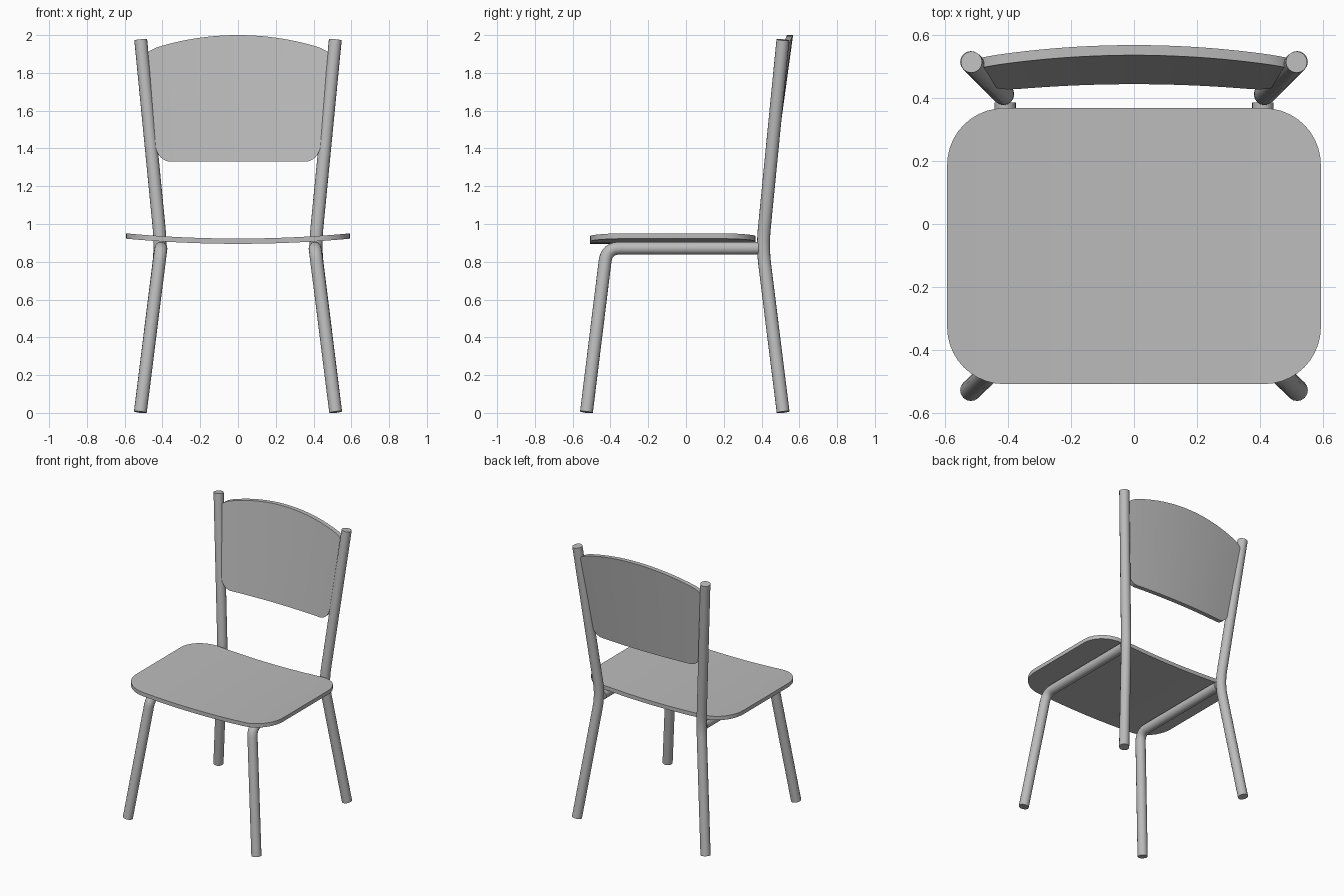
import bpy, bmesh, math
from mathutils import Vector

cube = bpy.data.objects.get("Cube")
if cube:
    bpy.data.objects.remove(cube, do_unlink=True)

grey = bpy.data.materials.new("plain grey")
grey.use_nodes = True
color = (0.5, 0.5, 0.5, 1)
grey.diffuse_color = color
grey.node_tree.nodes["Principled BSDF"].inputs["Base Color"].default_value = color


def finish(obj):
    bpy.ops.object.select_all(action="DESELECT")
    obj.select_set(True)
    bpy.context.view_layer.objects.active = obj
    if obj.type == "CURVE":
        bpy.ops.object.convert(target="MESH")
    bpy.ops.object.shade_smooth_by_angle(angle=math.radians(35))


def tube(name, start, corner, end, bend, radius=0.034):
    """Round bar with one rounded bend."""
    a, c, b = Vector(start), Vector(corner), Vector(end)
    p = c + (a - c).normalized() * bend
    q = c + (b - c).normalized() * bend
    steps = [i / 8 for i in range(9)]
    points = [a] + [p * (1 - t) ** 2 + c * 2 * t * (1 - t) + q * t * t for t in steps] + [b]
    curve = bpy.data.curves.new(name, "CURVE")
    curve.dimensions = "3D"
    curve.bevel_depth = radius
    curve.bevel_resolution = 6
    curve.use_fill_caps = True
    spline = curve.splines.new("POLY")
    spline.points.add(len(points) - 1)
    for point, co in zip(spline.points, points):
        point.co = (*co, 1)
    curve.materials.append(grey)
    obj = bpy.data.objects.new(name, curve)
    bpy.context.collection.objects.link(obj)
    finish(obj)


def panel(name, half, low, high, corner, top_corner, crown, place):
    """Rounded board made of columns; place(u, v, side) bends it into position."""
    angles = [math.radians(90 * i / 10) for i in range(11)]
    right = [(half - corner * (1 - math.sin(a)), 1 - math.cos(a)) for a in angles]
    flat = half - corner
    middle = [(flat * i / 10, 0) for i in range(-9, 10)]
    columns = [(-u, d) for u, d in reversed(right)] + middle + right
    bm = bmesh.new()
    rings = []
    for u, drop in columns:
        v0 = low + corner * drop
        v1 = high - top_corner * drop - crown * (u / half) ** 2
        rings.append([bm.verts.new(place(u, v, s)) for v, s in ((v0, 0), (v1, 0), (v1, 1), (v0, 1))])
    for r, n in zip(rings, rings[1:]):
        for k in range(4):
            j = (k + 1) % 4
            bm.faces.new((r[k], r[j], n[j], n[k]))
    bm.faces.new(rings[0])
    bm.faces.new(rings[-1])
    bmesh.ops.recalc_face_normals(bm, faces=bm.faces)
    mesh = bpy.data.meshes.new(name)
    bm.to_mesh(mesh)
    bm.free()
    mesh.materials.append(grey)
    obj = bpy.data.objects.new(name, mesh)
    bpy.context.collection.objects.link(obj)
    finish(obj)


# Tubular frame, one set on each side
for side, s in (("left", 1), ("right", -1)):
    tube(side + "_back_post", (s * 0.517, 0.514, 0.004), (s * 0.408, 0.405, 0.88),
         (s * 0.515, 0.513, 1.975), 0.1)
    tube(side + "_front_leg_and_rail", (s * 0.517, -0.527, 0.004), (s * 0.408, -0.42, 0.872),
         (s * 0.408, 0.385, 0.872), 0.07)


# Seat, dished across its width
def place_seat(u, v, side):
    return (u, v, 0.895 + 0.028 * side + 0.078 * u * u)


panel("seat", 0.592, -0.507, 0.367, 0.18, 0.18, 0, place_seat)


# Backrest, leaning back, widening upward and curved across its width
def place_back(u, v, side):
    x = u * (1 + 0.22 * (v - 1.91))
    return (x, 0.443 + 0.137 * (v - 1.33) + 0.032 * side - 0.115 * x * x, v)


panel("backrest", 0.49, 1.33, 2.0, 0.08, 0.025, 0.085, place_back)
